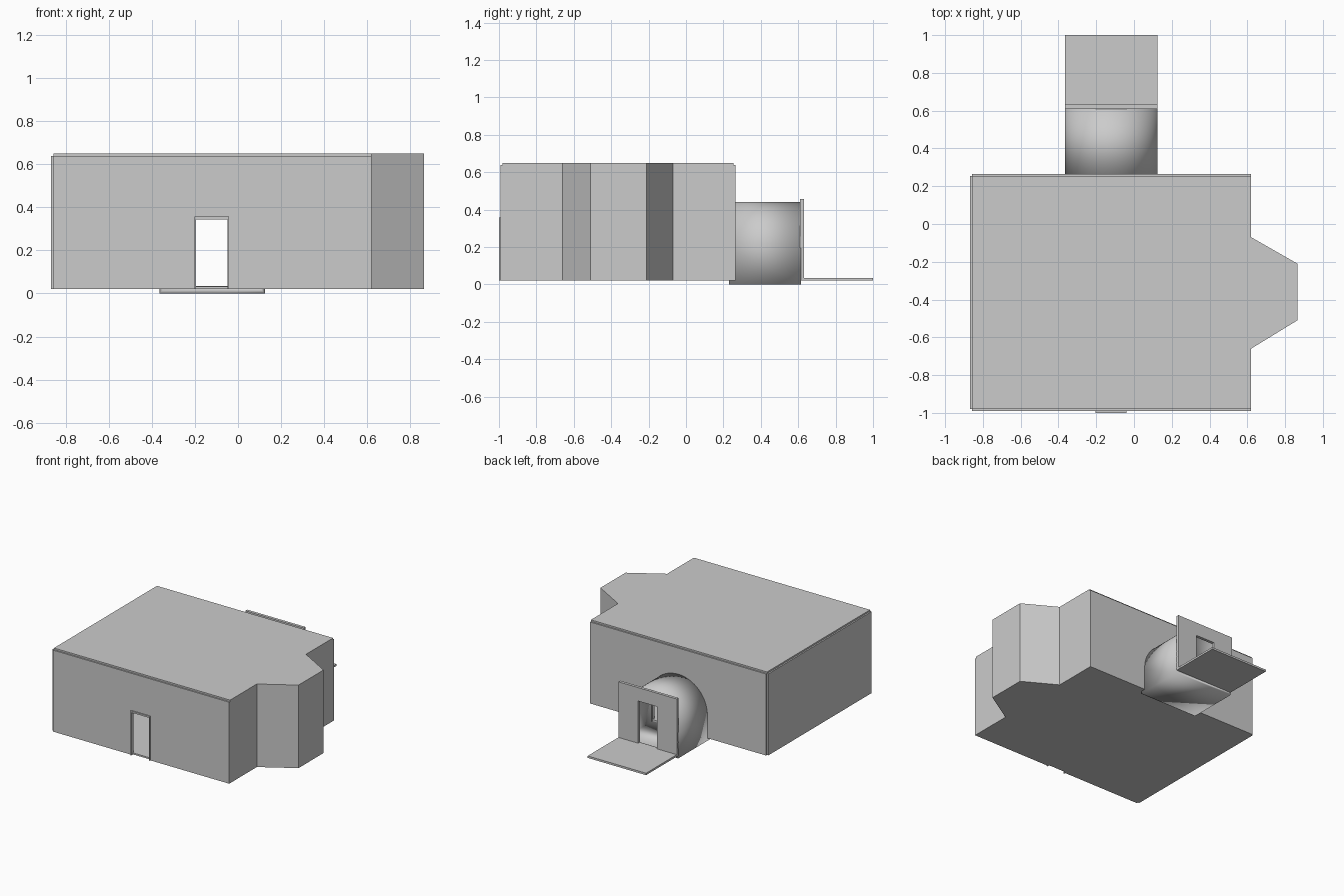
import bpy, bmesh, math
from mathutils import Vector

cube = bpy.data.objects.get("Cube")
if cube:
    bpy.data.objects.remove(cube, do_unlink=True)

# One plain grey for the whole building
grey = bpy.data.materials.new("plain_grey")
grey.use_nodes = True
colour = (0.6, 0.6, 0.6, 1)
grey.diffuse_color = colour
grey.node_tree.nodes["Principled BSDF"].inputs["Base Color"].default_value = colour


def finish(name, bm):
    bmesh.ops.recalc_face_normals(bm, faces=bm.faces)
    mesh = bpy.data.meshes.new(name)
    bm.to_mesh(mesh)
    bm.free()
    mesh.materials.append(grey)
    obj = bpy.data.objects.new(name, mesh)
    bpy.context.collection.objects.link(obj)
    return obj


def extrude(name, points, depth):
    """Closed prism from a flat outline."""
    bm = bmesh.new()
    face = bm.faces.new([bm.verts.new(p) for p in points])
    result = bmesh.ops.extrude_face_region(bm, geom=[face], use_keep_orig=True)
    moved = [v for v in result["geom"] if isinstance(v, bmesh.types.BMVert)]
    bmesh.ops.translate(bm, verts=moved, vec=Vector(depth))
    return finish(name, bm)


def strip(name, points, depth, closed, thickness):
    """Thin sheet swept from a line, thickened inward."""
    bm = bmesh.new()
    a = [bm.verts.new(p) for p in points]
    b = [bm.verts.new(Vector(p) + Vector(depth)) for p in points]
    n = len(points)
    for i in range(n if closed else n - 1):
        j = (i + 1) % n
        bm.faces.new((a[i], a[j], b[j], b[i]))
    mesh = bpy.data.meshes.new(name)
    bm.to_mesh(mesh)
    bm.free()
    mesh.materials.append(grey)
    obj = bpy.data.objects.new(name, mesh)
    bpy.context.collection.objects.link(obj)
    mod = obj.modifiers.new("thickness", "SOLIDIFY")
    mod.thickness = thickness
    mod.offset = -1
    mod.use_even_offset = True
    return obj


def box(name, x0, x1, y0, y1, z0, z1):
    return extrude(name, [(x0, y0, z0), (x1, y0, z0), (x1, y1, z0), (x0, y1, z0)],
                   (0, 0, z1 - z0))


def portal(name, x0, x1, y0, y1, z0, z1, opening):
    """Upright slab with an opening that reaches its lower edge."""
    outline = [(x0, z0), (x0, z1), (x1, z1), (x1, z0)] + opening
    return extrude(name, [(x, y0, z) for x, z in outline], (0, y1 - y0, 0))


def door(x0, x1, base, top):
    return [(x1, base), (x1, top), (x0, top), (x0, base)]


def arch(radius, base, spring, segments=32):
    middle = -0.12
    curve = [(middle + radius * math.cos(math.pi * i / segments),
              spring + radius * math.sin(math.pi * i / segments))
             for i in range(segments + 1)]
    return [(middle + radius, base)] + curve + [(middle - radius, base)]


LEFT, RIGHT, FRONT, BACK = -0.858, 0.62, -0.98, 0.254
WALL, FLOOR, CEILING, TOP = 0.011, 0.02, 0.638, 0.65

# Floor and roof share the plan with the bay on the side
bay = [(RIGHT, FRONT), (RIGHT, -0.66), (0.865, -0.51),
       (0.865, -0.21), (RIGHT, -0.07), (RIGHT, BACK)]
plan = [(LEFT, FRONT)] + bay + [(LEFT, BACK)]
extrude("floor", [(x, y, FLOOR) for x, y in plan], (0, 0, 0.012))
extrude("roof", [(x, y, CEILING) for x, y in plan], (0, 0, TOP - CEILING))

# Walls
portal("front_wall", LEFT, RIGHT, FRONT - WALL, FRONT, FLOOR, CEILING,
       door(-0.197, -0.047, FLOOR, 0.345))
portal("back_wall", LEFT, RIGHT, BACK, BACK + WALL, FLOOR, CEILING,
       arch(0.225, FLOOR, 0.195))
box("side_wall", LEFT - WALL, LEFT, FRONT, BACK, FLOOR, CEILING)
strip("bay_wall", [(x, y, FLOOR) for x, y in bay], (0, 0, CEILING - FLOOR), False, WALL)

# Front door frame
portal("front_door_frame", -0.203, -0.041, -1.0, -0.975, FLOOR, 0.357,
       door(-0.195, -0.048, FLOOR, 0.345))

# Arched passage, softly shaded all round
passage = strip("arched_passage", [(x, 0.615, z) for x, z in arch(0.245, 0, 0.195)],
                (0, -0.385, 0), True, 0.02)
for polygon in passage.data.polygons:
    polygon.use_smooth = True

# Outer doorway and landing
portal("outer_doorway", -0.365, 0.125, 0.61, 0.632, FLOOR, 0.457,
       door(-0.2, -0.04, FLOOR, 0.355))
box("landing", -0.365, 0.125, 0.612, 1.0, FLOOR, 0.035)
